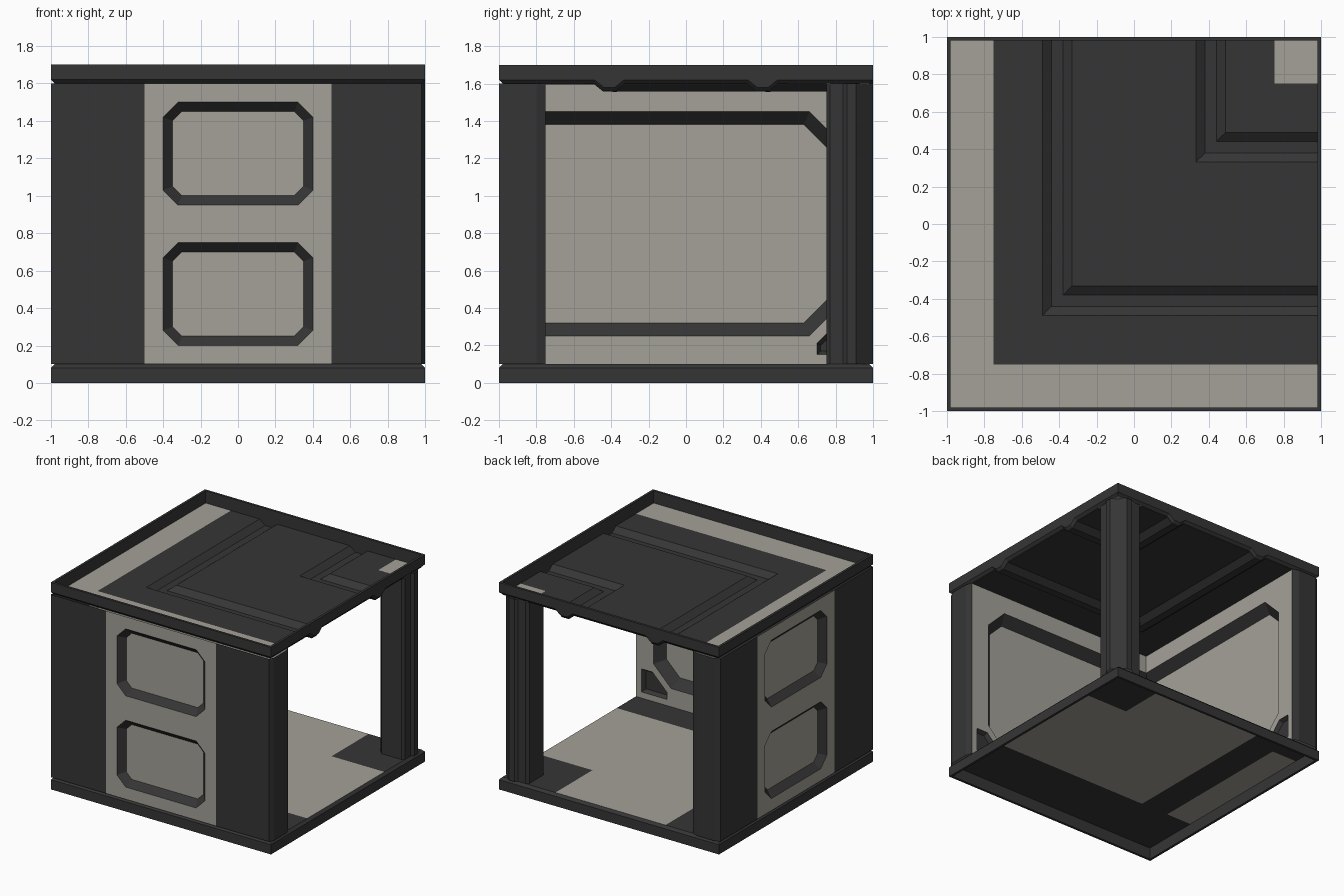
import bpy, bmesh
from mathutils import Vector

if "Cube" in bpy.data.objects:
    bpy.data.objects.remove(bpy.data.objects["Cube"])

def material(name, rgb):
    m = bpy.data.materials.new(name)
    m.diffuse_color = (*rgb, 1)
    m.use_nodes = True
    m.node_tree.nodes["Principled BSDF"].inputs["Base Color"].default_value = m.diffuse_color
    return m

MATS = [material("dark_grey", (0.036, 0.036, 0.036)), material("warm_grey", (0.37, 0.355, 0.31))]
DARK, TAN = 0, 1
Z0, Z1 = 0.1, 1.6

def finish(bm, name, thickness=0):
    bmesh.ops.remove_doubles(bm, verts=bm.verts[:], dist=1e-5)
    me = bpy.data.meshes.new(name)
    bm.to_mesh(me)
    bm.free()
    for m in MATS:
        me.materials.append(m)
    ob = bpy.data.objects.new(name, me)
    bpy.context.collection.objects.link(ob)
    if thickness:
        mod = ob.modifiers.new("thickness", "SOLIDIFY")
        mod.thickness = thickness
        mod.offset = -1

def face(bm, pts, mat, hint):
    """Add one polygon whose normal points along hint."""
    f = bm.faces.new([bm.verts.new(p) for p in pts])
    f.material_index = mat
    f.normal_update()
    if f.normal.dot(Vector(hint)) < 0:
        f.normal_flip()

def holed(bm, loops, mat, hint):
    """Flat area bounded by the first loop, with the other loops as holes."""
    edges = []
    for loop in loops:
        vs = [bm.verts.new(p) for p in loop]
        edges += [bm.edges.new((vs[i - 1], vs[i])) for i in range(len(vs))]
    out = bmesh.ops.triangle_fill(bm, edges=edges, use_beauty=True, use_dissolve=False)
    for f in [g for g in out["geom"] if isinstance(g, bmesh.types.BMFace)]:
        f.material_index = mat
        f.normal_update()
        if f.normal.dot(Vector(hint)) < 0:
            f.normal_flip()

def band(bm, a, b, mat, hint, closed=True):
    for i in range(0 if closed else 1, len(a)):
        face(bm, [a[i - 1], a[i], b[i], b[i - 1]], mat, hint)

def octagon(x, z_low, z_high, c):
    return [(-x + c, z_low), (x - c, z_low), (x, z_low + c), (x, z_high - c),
            (x - c, z_high), (-x + c, z_high), (-x, z_high - c), (-x, z_low + c)]

def build_wall(name, swap):
    bm = bmesh.new()
    P = lambda s, d, z: (d, s, z) if swap else (s, d, z)
    at = lambda pts, d: [P(s, d, z) for s, z in pts]
    rect = lambda a, b: [(a, Z0), (b, Z0), (b, Z1), (a, Z1)]
    out, inn = P(0, -1, 0), P(0, 1, 0)

    # outside: dark corners and light middle with two recessed octagons
    face(bm, at(rect(-1, -0.5), -1), DARK, out)
    face(bm, at(rect(0.5, 0.98), -1), DARK, out)
    holes = []
    for low, high in ((0.2, 0.75), (0.95, 1.5)):
        outer = at(octagon(0.4, low, high, 0.08), -1)
        inner = at(octagon(0.35, low + 0.05, high - 0.05, 0.05), -0.95)
        band(bm, outer, inner, DARK, out)
        face(bm, inner, TAN, out)
        holes.append(outer)
    holed(bm, [at(rect(-0.5, 0.5), -1)] + holes, TAN, out)

    # bevelled open end
    end = [(0.98, -1), (1, -0.96), (1, -0.8), (0.98, -0.75)]
    band(bm, [P(s, d, Z0) for s, d in end], [P(s, d, Z1) for s, d in end],
         DARK, P(1, 0, 0), closed=False)

    # inside: large recess that runs round the room corner
    o = [(-0.75, 1.45), (0.66, 1.45), (0.82, 1.29), (0.82, 0.41), (0.66, 0.25), (-0.75, 0.25)]
    i = [(-0.82, 1.38), (0.63, 1.38), (0.75, 1.26), (0.75, 0.44), (0.63, 0.32), (-0.82, 0.32)]
    band(bm, at(o, -0.75), at(i, -0.82), DARK, inn, closed=False)
    face(bm, at(i, -0.82), TAN, inn)

    # small dark pocket in the lower corner
    p = [(0.7, 0.15), (0.7, 0.21), (0.83, 0.34), (0.93, 0.34), (0.93, 0.15)]
    q = [(0.72, 0.17), (0.72, 0.2), (0.84, 0.32), (0.91, 0.32), (0.91, 0.17)]
    band(bm, at(p, -0.75), at(q, -0.78), DARK, inn)
    face(bm, at(q, -0.78), DARK, inn)
    border = o + [(-0.75, Z0), (0.98, Z0), (0.98, Z1), (-0.75, Z1)]
    holed(bm, [at(border, -0.75), at(p, -0.75)], TAN, inn)
    finish(bm, name)

build_wall("front_wall", False)
build_wall("left_wall", True)

# free-standing corner pillar
bm = bmesh.new()
half = [(1, 0.91), (1, 0.86), (0.98, 0.84), (0.98, 0.77), (0.96, 0.75), (0.78, 0.75)]
prof = half + [(y, x) for x, y in reversed(half)]
for k in range(len(prof)):
    a, b = prof[k - 1], prof[k]
    mid = ((a[0] + b[0]) / 2 - 0.87, (a[1] + b[1]) / 2 - 0.87, 0)
    face(bm, [(*a, Z0), (*b, Z0), (*b, Z1), (*a, Z1)], DARK, mid)
finish(bm, "corner_pillar")

def groove(x, y):
    return -0.04 if 0.37 < abs(min(x, y)) < 0.45 else 0

def sheet(name, breaks, z, depth, colour):
    """Thin panel on a grid; cells on the diagonal are mitred."""
    bm = bmesh.new()
    V = lambda x, y: (x, y, z + depth(x, y))
    n = len(breaks) - 1
    for i in range(n):
        for j in range(n):
            x0, x1, y0, y1 = breaks[i], breaks[i + 1], breaks[j], breaks[j + 1]
            a, b, c, d = V(x0, y0), V(x1, y0), V(x1, y1), V(x0, y1)
            m = colour((x0 + x1) / 2, (y0 + y1) / 2)
            for poly in ([(a, b, c), (a, c, d)] if i == j else [(a, b, c, d)]):
                face(bm, poly, m, (0, 0, 1))
    finish(bm, name, 0.004)

def rim(name, breaks, edge, step, inner, depth):
    """Square rim: narrow edge, vertical side, small chamfer and inner side."""
    bm = bmesh.new()
    b = [-1] + breaks[1:-1] + [1]
    path = ([(x, -1) for x in b[:-1]] + [(1, y) for y in b[:-1]]
            + [(x, 1) for x in b[:0:-1]] + [(-1, y) for y in b[:0:-1]])
    clamp = lambda v: max(-0.98, min(0.98, v))
    for k in range(len(path)):
        rows = []
        for x, y in (path[k - 1], path[k]):
            u, v = clamp(x), clamp(y)
            g = depth(u, v)
            rows.append([(u, v, inner + g), (u, v, edge), (x, y, edge),
                         (x, y, step + g), (u, v, inner + g)])
        mx, my = [(path[k - 1][t] + path[k][t]) / 2 for t in (0, 1)]
        o = (mx, 0, 0) if abs(mx) > 0.999 else (0, my, 0)
        away = 1 if edge > inner else -1
        hints = [(-o[0], -o[1], 0), (0, 0, away), o, (o[0], o[1], -away)]
        for t, h in enumerate(hints):
            face(bm, [rows[0][t], rows[0][t + 1], rows[1][t + 1], rows[1][t]], DARK, h)
    finish(bm, name)

# ceiling panel with pressed grooves; light wall and pillar tops
cb = [-0.98, -0.75, -0.49, -0.44, -0.38, -0.33, 0.33, 0.38, 0.44, 0.49, 0.75, 0.98]
sheet("ceiling_panel", cb, Z1, groove,
      lambda x, y: TAN if min(x, y) < -0.75 or min(x, y) > 0.75 else DARK)
rim("ceiling_rim", cb, 1.7, 1.62, Z1, groove)

# floor: light area with dark border, dark corner square, light strip under the left wall
fb = [-0.98, -0.75, -0.5, 0.5, 0.75, 0.98]
flat = lambda x, y: 0
def floor_colour(x, y):
    if x < -0.75 and -0.5 < y < 0.75:
        return TAN
    return TAN if -0.5 < min(x, y) < 0.5 else DARK
sheet("floor_panel", fb, Z0, flat, floor_colour)
rim("floor_rim", fb, 0.0, 0.08, Z0, flat)
